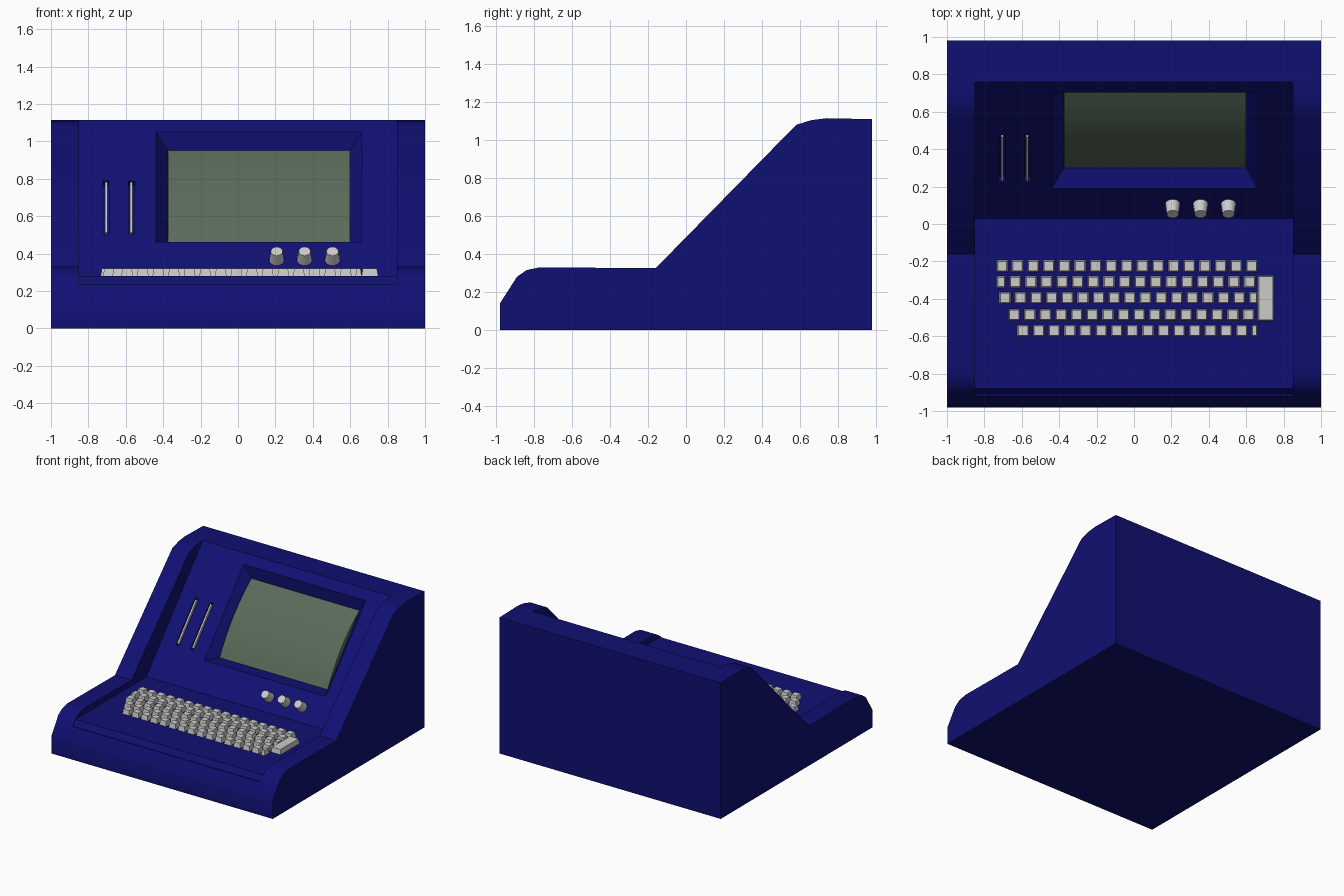
import bpy, bmesh, math
from mathutils import Vector, Matrix

if "Cube" in bpy.data.objects:
    bpy.data.objects.remove(bpy.data.objects["Cube"])

def material(name, rgb):
    m = bpy.data.materials.new(name)
    m.diffuse_color = (*rgb, 1)
    m.use_nodes = True
    m.node_tree.nodes["Principled BSDF"].inputs["Base Color"].default_value = m.diffuse_color
    return m

BLUE = material("blue_shell", (0.005, 0.005, 0.17))
GREEN = material("screen_glass", (0.1, 0.145, 0.1))

def loft(bm, loop_a, loop_b):
    """Closed solid between two matching loops."""
    a = [bm.verts.new(p) for p in loop_a]
    b = [bm.verts.new(p) for p in loop_b]
    bm.faces.new(a)
    bm.faces.new(b[::-1])
    for i in range(len(a)):
        j = (i + 1) % len(a)
        bm.faces.new((a[j], a[i], b[i], b[j]))

def finish(name, bm, mat=None):
    bmesh.ops.recalc_face_normals(bm, faces=bm.faces)
    me = bpy.data.meshes.new(name)
    bm.to_mesh(me)
    bm.free()
    ob = bpy.data.objects.new(name, me)
    bpy.context.collection.objects.link(ob)
    if mat:
        me.materials.append(mat)
    return ob

def extrude_x(name, profile, x0, x1, mat=None):
    bm = bmesh.new()
    loft(bm, [(x0, y, z) for y, z in profile], [(x1, y, z) for y, z in profile])
    return finish(name, bm, mat)

def activate(ob):
    bpy.ops.object.select_all(action='DESELECT')
    ob.select_set(True)
    bpy.context.view_layer.objects.active = ob

def cut(target, cutter):
    mod = target.modifiers.new("cut", 'BOOLEAN')
    mod.operation = 'DIFFERENCE'
    mod.solver = 'EXACT'
    mod.object = cutter
    activate(target)
    bpy.ops.object.modifier_apply(modifier=mod.name)
    bpy.data.objects.remove(cutter)

# Sloped panel frame: origin at its foot, u runs up the slope, n points out
FOOT = Vector((0, 0.03, 0.28))
U = Vector((0, 0.73, 0.835)).normalized()
N = Vector((0, -U.z, U.y))
PANEL = Matrix((Vector((1, 0, 0)), U, N)).transposed().to_4x4()

def on_panel(x, y, out=0):
    return FOOT + U * ((y - FOOT.y) / U.y) + N * out + Vector((x, 0, 0))

# Cabinet shell
shell = extrude_x("cabinet", [
    (-0.98, 0), (-0.98, 0.14), (-0.89, 0.28), (-0.84, 0.315), (-0.77, 0.33),
    (-0.16, 0.325), (0.58, 1.08), (0.66, 1.105), (0.74, 1.115), (0.98, 1.11),
    (0.98, 0)], -1, 1, BLUE)

# Sunken keyboard deck and front panel
cut(shell, extrude_x("recess_cutter", [
    (-1.2, 0.235), (-0.91, 0.235), (-0.88, 0.28), (0.03, 0.28),
    (0.803, 1.164), (0.803, 1.3), (-1.2, 1.3)], -0.85, 0.85))

# Flared screen opening
def rect(x0, x1, lo, hi):
    return [Vector((x, *p)) for x, p in ((x0, lo), (x1, lo), (x1, hi), (x0, hi))]

inner = rect(-0.375, 0.60, (0.30, 0.46), (0.71, 0.95))
outer = rect(-0.44, 0.66, (0.19, 0.463), (0.703, 1.05))
bm = bmesh.new()
loft(bm, [o + (o - i) * 0.3 for o, i in zip(outer, inner)], inner)
cut(shell, finish("screen_cutter", bm))

# Disk drive slots with grey bars
def panel_box(name, x, y0, y1, width, depth, out):
    lo, hi = -width / 2 + x, width / 2 + x
    corners = [(lo, y0), (hi, y0), (hi, y1), (lo, y1)]
    bm = bmesh.new()
    loft(bm, [on_panel(*c, -depth) for c in corners],
         [on_panel(*c, out) for c in corners])
    return finish(name, bm)

for i, x in enumerate((-0.705, -0.57)):
    cut(shell, panel_box("slot_cutter", x, 0.225, 0.475, 0.032, 0.04, 0.05))
    panel_box(f"drive_bar_{i + 1}", x, 0.232, 0.468, 0.014, 0.05, 0.004)

activate(shell)
bpy.ops.object.shade_smooth_by_angle(angle=math.radians(36))

# Bulging screen glass
lo, hi = Vector((0.30, 0.46)), Vector((0.71, 0.95))
along = (hi - lo).normalized()
out = Vector((-along.y, along.x))
arc = [lo.lerp(hi, t / 8) + out * 0.04 * (1 - (t / 4 - 1) ** 2) for t in range(9)]
screen = extrude_x("screen", arc + [hi - out * 0.02, lo - out * 0.02], -0.375, 0.60, GREEN)
activate(screen)
bpy.ops.object.shade_smooth_by_angle(angle=math.radians(30))

# Tapered knobs
for i, x in enumerate((0.207, 0.356, 0.505)):
    bm = bmesh.new()
    bmesh.ops.create_cone(bm, cap_ends=True, segments=14, radius1=0.042, radius2=0.032,
                          depth=0.08, matrix=Matrix.Translation(on_panel(x, 0.105, 0.03)) @ PANEL)
    knob = finish(f"knob_{i + 1}", bm)
    activate(knob)
    bpy.ops.object.shade_smooth_by_angle(angle=math.radians(35))

# Keyboard: staggered rows clipped to a common width, plus one tall key
def key(bm, x0, x1, y0, y1):
    t = 0.007
    loft(bm, [(x0, y0, 0.275), (x1, y0, 0.275), (x1, y1, 0.275), (x0, y1, 0.275)],
         [(x0 + t, y0 + t, 0.32), (x1 - t, y0 + t, 0.32),
          (x1 - t, y1 - t, 0.32), (x0 + t, y1 - t, 0.32)])

bm = bmesh.new()
ROWS = ((-0.706, -0.225), (-0.718, -0.31), (-0.69, -0.395), (-0.64, -0.485), (-0.593, -0.57))
for start, y in ROWS:
    for k in range(17):
        x = start + k * 0.0835
        x0, x1 = max(x - 0.032, -0.735), min(x + 0.032, 0.662)
        if x1 - x0 > 0.03:
            key(bm, x0, x1, y - 0.032, y + 0.032)
key(bm, 0.66, 0.75, -0.52, -0.275)
finish("keyboard_keys", bm)
